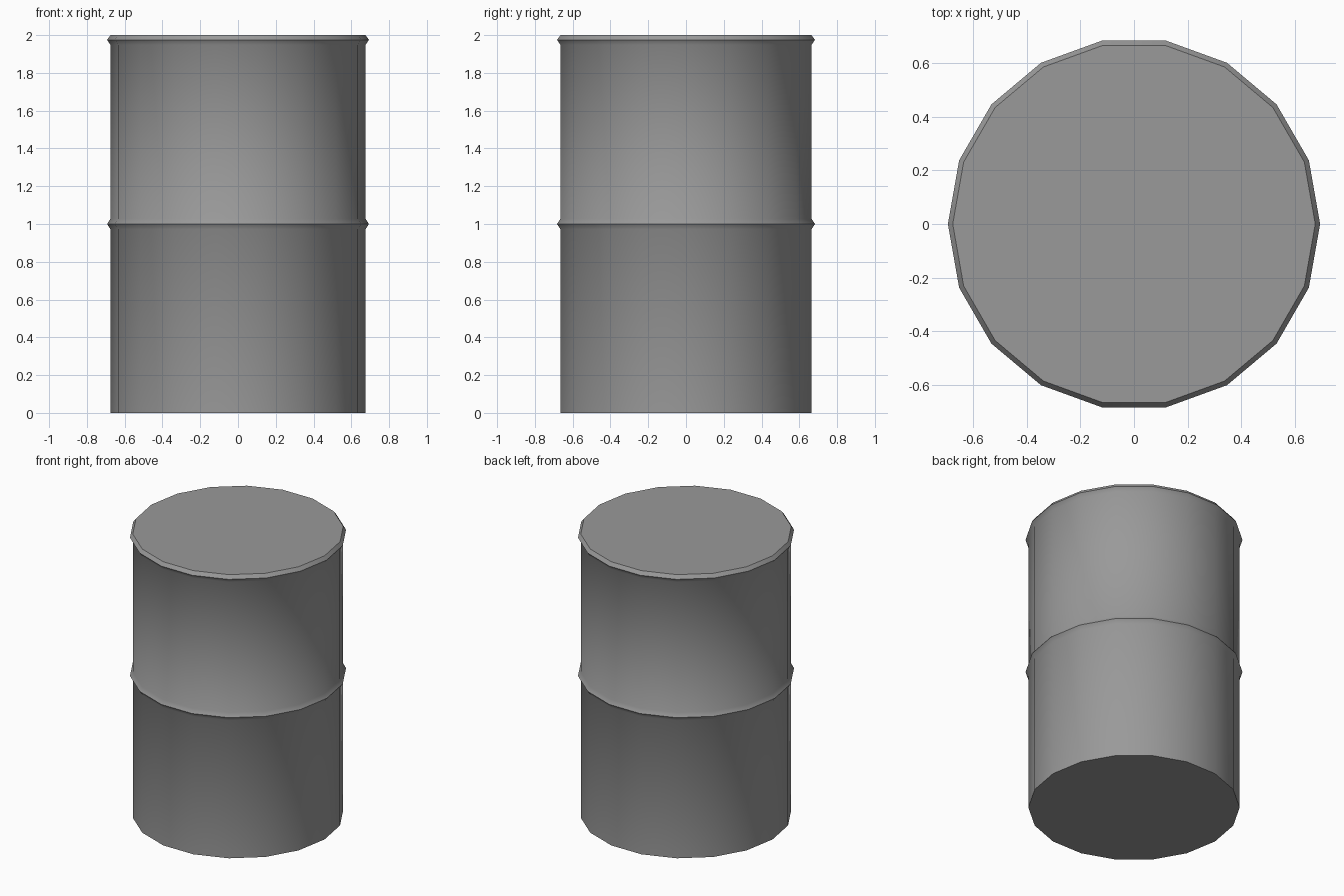
import bpy
import bmesh
from math import cos, sin, tau, radians

cube = bpy.data.objects.get("Cube")
if cube:
    bpy.data.objects.remove(cube, do_unlink=True)

SIDES = 18
BODY, RIDGE = 0.675, 0.693

# Painted metal
grey = bpy.data.materials.new("grey_metal")
grey.use_nodes = True
colour = (0.32, 0.32, 0.32, 1)
grey.diffuse_color = colour
grey.node_tree.nodes["Principled BSDF"].inputs["Base Color"].default_value = colour

# Wall profile: straight body, middle ridge, top rim
profile = [(BODY, 0), (BODY, 0.972), (RIDGE, 1.0), (BODY, 1.028),
           (BODY, 1.948), (RIDGE, 1.975), (BODY, 2.0)]

bm = bmesh.new()
rings = [[bm.verts.new((r * cos(tau * i / SIDES), r * sin(tau * i / SIDES), z))
          for i in range(SIDES)] for r, z in profile]
for low, high in zip(rings, rings[1:]):
    for i in range(SIDES):
        j = (i + 1) % SIDES
        bm.faces.new((low[i], low[j], high[j], high[i]))

# Flat base and lid
bm.faces.new(rings[0][::-1])
bm.faces.new(rings[-1])

mesh = bpy.data.meshes.new("barrel")
bm.to_mesh(mesh)
bm.free()
mesh.materials.append(grey)
barrel = bpy.data.objects.new("barrel", mesh)
bpy.context.collection.objects.link(barrel)

# Smooth wall, crisp ridges and ends
bpy.ops.object.select_all(action='DESELECT')
barrel.select_set(True)
bpy.context.view_layer.objects.active = barrel
bpy.ops.object.shade_smooth_by_angle(angle=radians(45))
